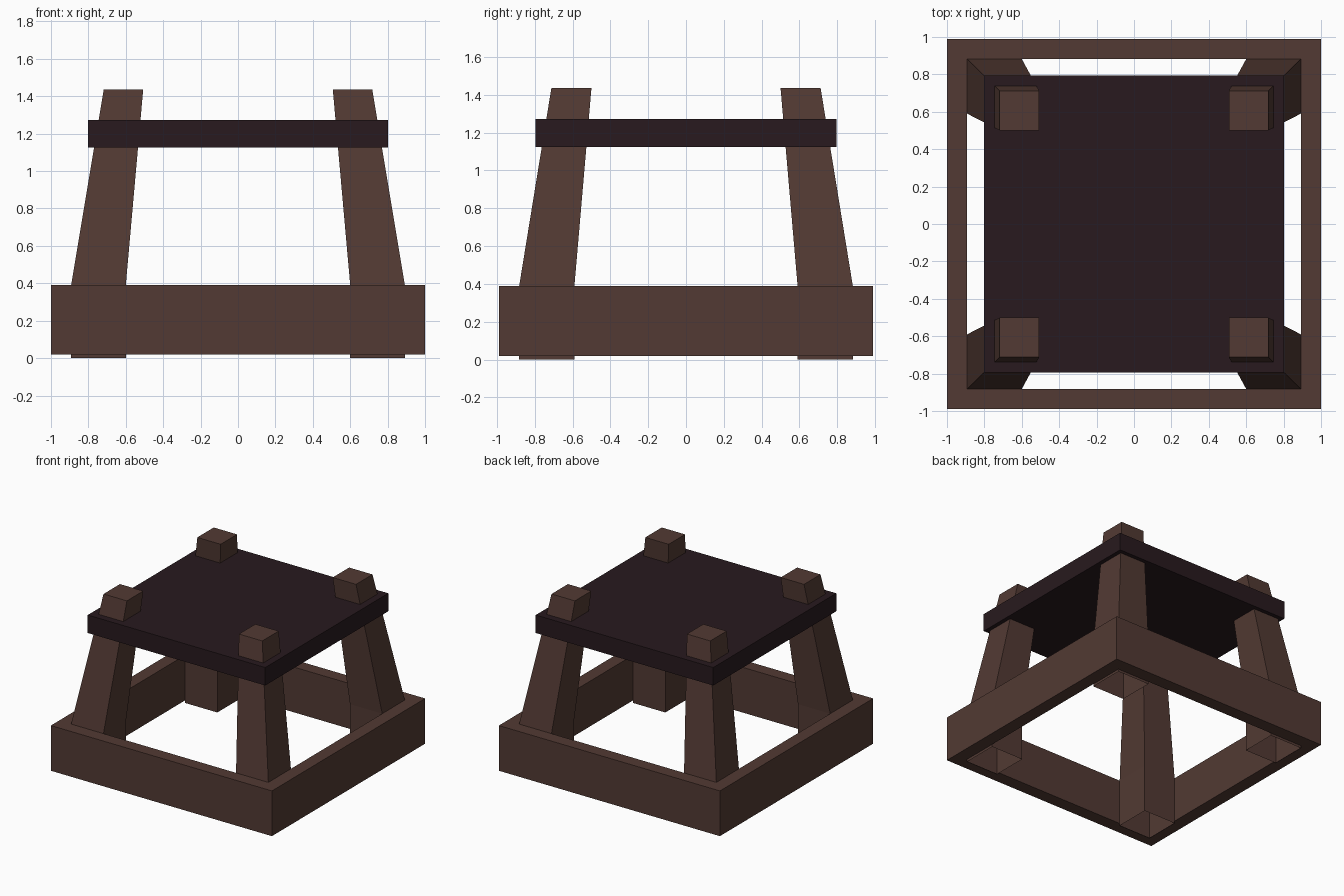
import bpy, bmesh

if "Cube" in bpy.data.objects:
    bpy.data.objects.remove(bpy.data.objects["Cube"])

def material(name, rgb):
    m = bpy.data.materials.new(name)
    m.diffuse_color = (*rgb, 1)
    m.use_nodes = True
    m.node_tree.nodes["Principled BSDF"].inputs["Base Color"].default_value = m.diffuse_color
    return m

wood = material("brown_wood", (0.085, 0.042, 0.033))
dark = material("dark_wood", (0.021, 0.010, 0.013))

def rect(x0, x1, y0, y1, z):
    return [(x0, y0, z), (x1, y0, z), (x1, y1, z), (x0, y1, z)]

def loft(name, rings, mat, bottom=True, top=True, closed=False):
    """Skin a stack of four-point rings into one object."""
    bm = bmesh.new()
    loops = [[bm.verts.new(p) for p in r] for r in rings]
    pairs = list(zip(loops, loops[1:]))
    if closed:
        pairs.append((loops[-1], loops[0]))
    for a, b in pairs:
        for i in range(4):
            j = (i + 1) % 4
            bm.faces.new((a[i], a[j], b[j], b[i]))
    if bottom:
        bm.faces.new(loops[0][::-1])
    if top:
        bm.faces.new(loops[-1])
    bmesh.ops.recalc_face_normals(bm, faces=bm.faces)
    me = bpy.data.meshes.new(name)
    bm.to_mesh(me)
    bm.free()
    me.materials.append(mat)
    ob = bpy.data.objects.new(name, me)
    bpy.context.collection.objects.link(ob)
    return ob

# Mitred base frame: cross-section swept around the square
OX, OY, IX, IY = 1.0, 0.99, 0.893, 0.883
section = [(OX, OY, 0.02), (OX, OY, 0.39), (IX, IY, 0.39), (IX, IY, 0.02)]
loft("base_frame", [rect(-x, x, -y, y, z) for x, y, z in section],
     wood, bottom=False, top=False, closed=True)

# Tapered legs: upright inside the frame, leaning inward above, open underneath
legs = loft("legs", [rect(0.60, 0.892, 0.59, 0.882, 0.0),
                     rect(0.60, 0.892, 0.59, 0.882, 0.39),
                     rect(0.507, 0.718, 0.50, 0.712, 1.435)],
            wood, bottom=False)
mirror = legs.modifiers.new("four_corners", 'MIRROR')
mirror.use_axis = (True, True, False)
mirror.use_mirror_merge = False

# Flat top slab pierced by the legs
loft("top_slab", [rect(-0.803, 0.803, -0.795, 0.795, z) for z in (1.125, 1.272)], dark)
